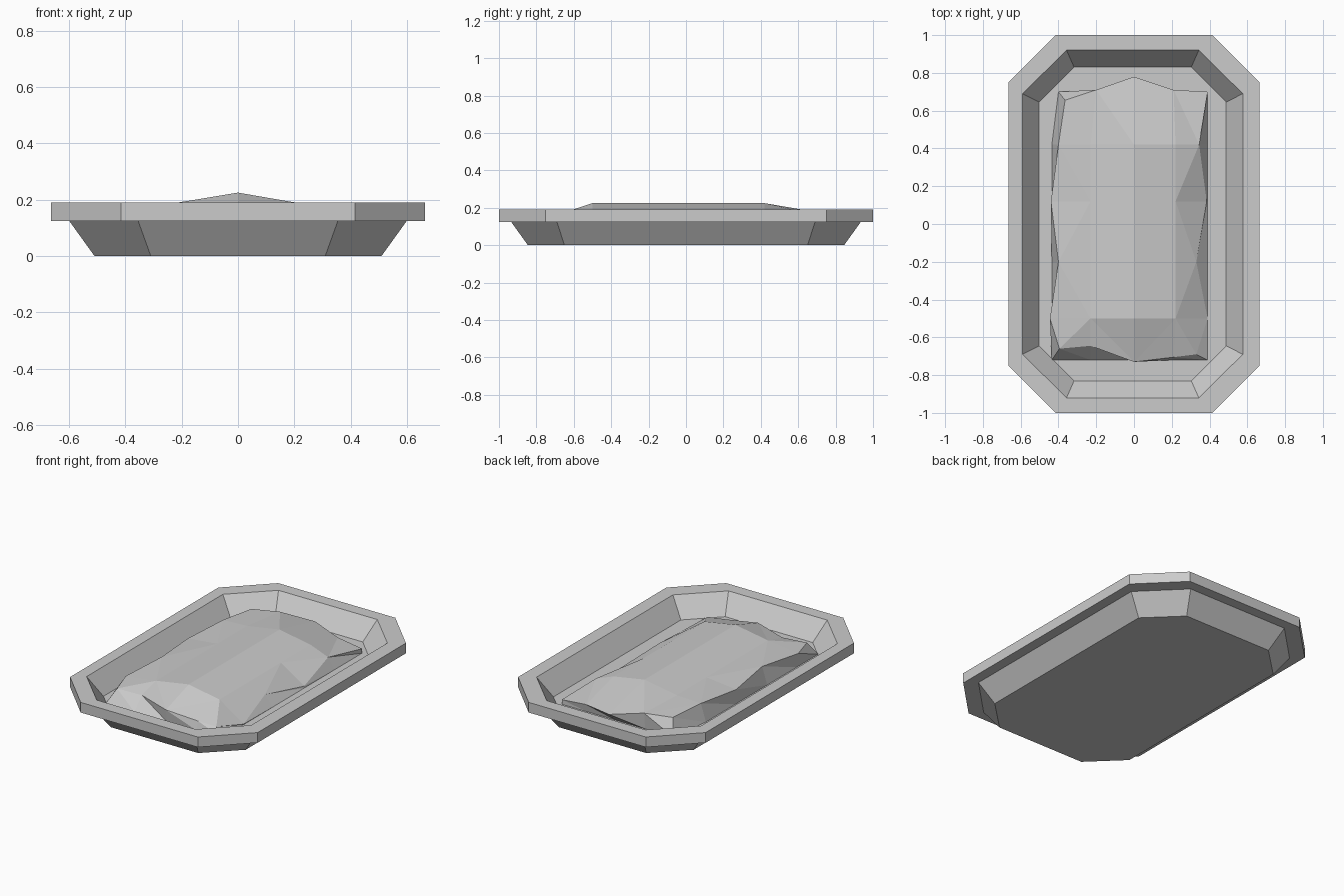
import bpy
import bmesh

cube = bpy.data.objects.get("Cube")
if cube:
    bpy.data.objects.remove(cube, do_unlink=True)

grey = bpy.data.materials.new("light_grey")
grey.use_nodes = True
colour = (0.6, 0.6, 0.6, 1)
grey.diffuse_color = colour
grey.node_tree.nodes["Principled BSDF"].inputs["Base Color"].default_value = colour

FLOOR = 0.07


def finish(bm, name):
    bmesh.ops.recalc_face_normals(bm, faces=bm.faces[:])
    mesh = bpy.data.meshes.new(name)
    bm.to_mesh(mesh)
    bm.free()
    mesh.materials.append(grey)
    obj = bpy.data.objects.new(name, mesh)
    bpy.context.collection.objects.link(obj)
    return obj


def octagon(bm, x, y, corner_x, corner_y, z, shift=0):
    """Ring of a rectangle with cut corners."""
    quarter = [(x, corner_y), (corner_x, y)]
    half = quarter + [(-px, py) for px, py in reversed(quarter)]
    ring = half + [(-px, -py) for px, py in half]
    return [bm.verts.new((px + shift, py, z)) for px, py in ring]


# Tray: rings from the underside, round the rim, down to the inner floor
bm = bmesh.new()
rings = [
    octagon(bm, 0.51, 0.845, 0.31, 0.65, 0),
    octagon(bm, 0.60, 0.935, 0.355, 0.69, 0.125),
    octagon(bm, 0.665, 1, 0.415, 0.75, 0.125),
    octagon(bm, 0.665, 1, 0.415, 0.75, 0.19),
    octagon(bm, 0.583, 0.92, 0.35, 0.69, 0.19, -0.007),
    octagon(bm, 0.495, 0.83, 0.31, 0.645, FLOOR, -0.007),
]
for low, high in zip(rings, rings[1:]):
    for i in range(len(low)):
        j = (i + 1) % len(low)
        bm.faces.new((low[i], low[j], high[j], high[i]))
bm.faces.new(rings[0])
bm.faces.new(rings[-1])
finish(bm, "tray")

# Faceted slab: rows of points from front to back, with a ridge in the middle
left = [(-0.445, -0.5, 0.16), (-0.4, -0.2, 0.18), (-0.44, 0.12, 0.165), (-0.4, 0.42, 0.18)]
right = [(0.39, -0.5, 0.075), (0.33, -0.2, 0.133), (0.385, 0.12, 0.08), (0.345, 0.42, 0.14)]
front = [(-0.395, -0.66, 0.155), (-0.23, -0.645, 0.15), (0, -0.73, 0.15),
         (0.21, -0.705, 0.125), (0.33, -0.69, 0.115)]
back = [(-0.365, 0.655, 0.17), (-0.2, 0.71, 0.175), (0, 0.78, 0.14),
        (0.21, 0.71, 0.12), (0.39, 0.7, 0.1)]
rows = [front]
for a, b in zip(left, right):
    y = a[1]
    rows.append([a, (-0.23, y, 0.187), (0, y, 0.225), (0.22, y, 0.187), b])
rows.append(back)

bm = bmesh.new()
grid = [[bm.verts.new(p) for p in row] for row in rows]
for r, (near, far) in enumerate(zip(grid, grid[1:])):
    for c in range(len(near) - 1):
        a, b, d, e = near[c], near[c + 1], far[c + 1], far[c]
        # Diagonals alternate so the facets fan out from the ridge ends
        if (r + c) % 2:
            bm.faces.new((a, b, e))
            bm.faces.new((b, d, e))
        else:
            bm.faces.new((a, b, d))
            bm.faces.new((a, d, e))

# Leaning side walls down to a straight-sided footprint on the tray floor
edge = grid[0] + [row[-1] for row in grid[1:-1]] + grid[-1][::-1]
edge += [row[0] for row in grid[-2:0:-1]]
foot = []
for v in edge:
    x, y, z = v.co
    if v in grid[0]:
        y = -0.72
    if v in grid[-1]:
        y = 0.7
    if any(v == row[0] for row in grid):
        x = -0.435
    if any(v == row[-1] for row in grid):
        x = 0.388
    if v == grid[-1][0]:
        x = -0.4
    foot.append(bm.verts.new((x, y, FLOOR)))
for i in range(len(edge)):
    j = (i + 1) % len(edge)
    bm.faces.new((edge[i], edge[j], foot[j]))
    bm.faces.new((edge[i], foot[j], foot[i]))
finish(bm, "faceted_slab")
